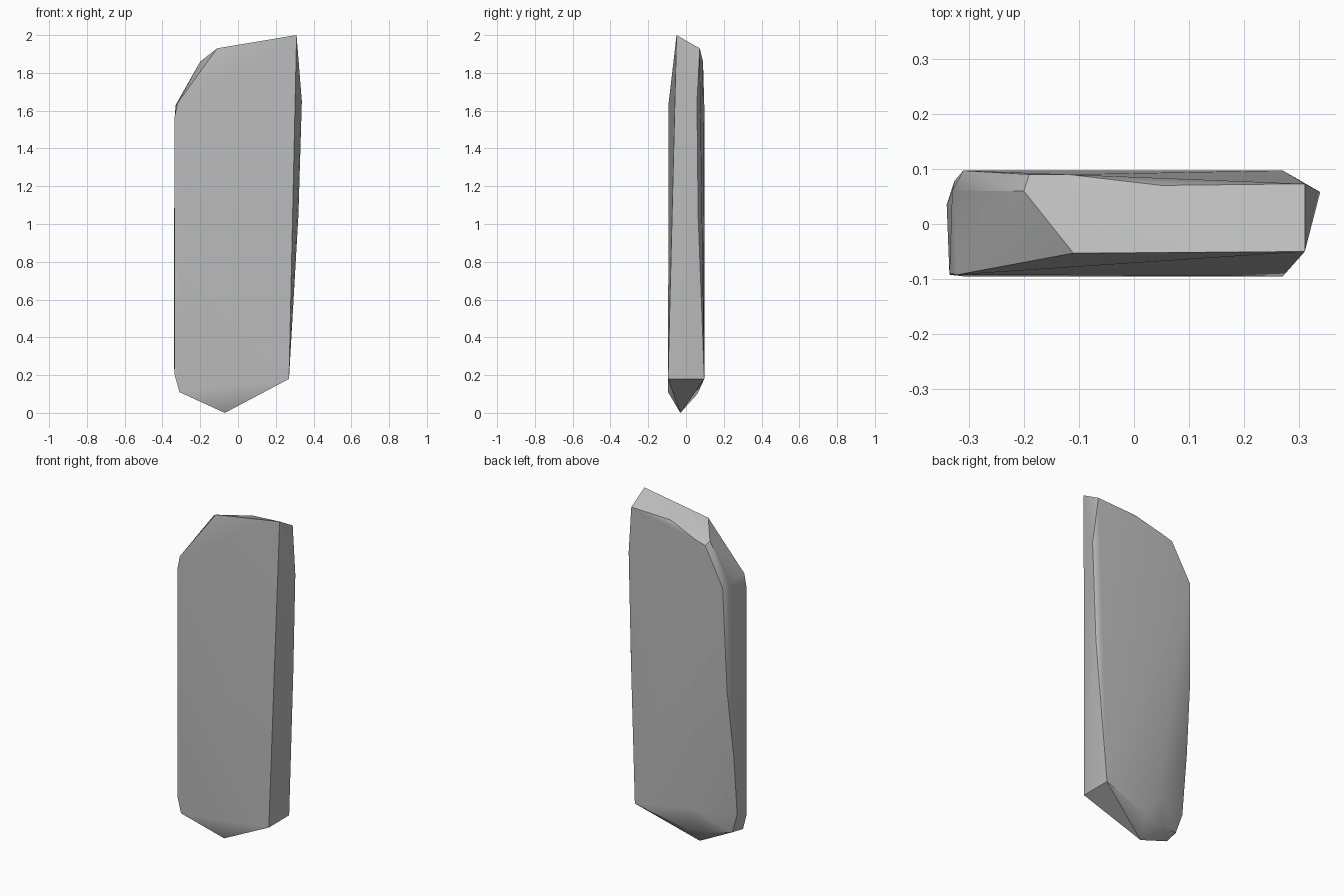
import bpy
import bmesh
import math
from mathutils import Vector

default_cube = bpy.data.objects.get("Cube")
if default_cube:
    bpy.data.objects.remove(default_cube, do_unlink=True)

# One plain stone colour
STONE_GREY = (0.5, 0.5, 0.5, 1.0)
stone = bpy.data.materials.new("stone grey")
stone.use_nodes = True
stone.diffuse_color = STONE_GREY
shader = next(n for n in stone.node_tree.nodes if n.type == "BSDF_PRINCIPLED")
shader.inputs["Base Color"].default_value = STONE_GREY
shader.inputs["Roughness"].default_value = 0.9

# Corners of the broken slab, grouped by the side they belong to
front_corners = [
    (0.27, -0.095, 0.18), (-0.31, -0.095, 0.11), (-0.335, -0.092, 0.2),
    (-0.335, -0.09, 1.57), (-0.32, -0.092, 1.64),
]
top_corners = [
    (-0.11, -0.053, 1.93), (0.31, -0.05, 2.0), (0.31, 0.073, 1.93),
    (0.05, 0.07, 1.92), (-0.2, 0.06, 1.86),
]
back_corners = [
    (0.27, 0.097, 0.18), (-0.31, 0.097, 1.62), (-0.19, 0.09, 1.84),
    (-0.12, 0.09, 1.86), (-0.1, 0.094, 0.25),
]
left_edge = [(0.338, 0.058, 1.65), (0.32, 0.064, 1.05)]
right_edge = [
    (-0.33, 0.06, 1.63), (-0.326, 0.078, 1.0), (-0.34, 0.035, 0.6),
    (-0.338, 0.0, 0.24),
]
bottom_corners = [
    (-0.07, -0.03, 0.0), (-0.035, 0.06, 0.1), (-0.18, 0.03, 0.1),
    (-0.3, -0.01, 0.12),
]


def build_slab(name, corners, material):
    """Wrap the corners in a convex chipped-stone shell."""
    bm = bmesh.new()
    for corner in corners:
        bm.verts.new(Vector(corner))
    hull = bmesh.ops.convex_hull(bm, input=bm.verts[:])
    loose = {v for v in hull["geom_interior"] + hull["geom_unused"]
             if isinstance(v, bmesh.types.BMVert)}
    bmesh.ops.delete(bm, geom=list(loose), context="VERTS")
    bmesh.ops.recalc_face_normals(bm, faces=bm.faces[:])
    mesh = bpy.data.meshes.new(name)
    bm.to_mesh(mesh)
    bm.free()
    mesh.materials.append(material)
    slab = bpy.data.objects.new(name, mesh)
    bpy.context.collection.objects.link(slab)
    return slab


slab = build_slab(
    "stone_slab",
    front_corners + top_corners + back_corners
    + left_edge + right_edge + bottom_corners,
    stone,
)

# Soft shading across shallow facets, crisp at the chipped edges
bpy.ops.object.select_all(action="DESELECT")
slab.select_set(True)
bpy.context.view_layer.objects.active = slab
bpy.ops.object.shade_smooth_by_angle(angle=math.radians(30))
weighted = slab.modifiers.new("weighted normals", "WEIGHTED_NORMAL")
weighted.keep_sharp = True
